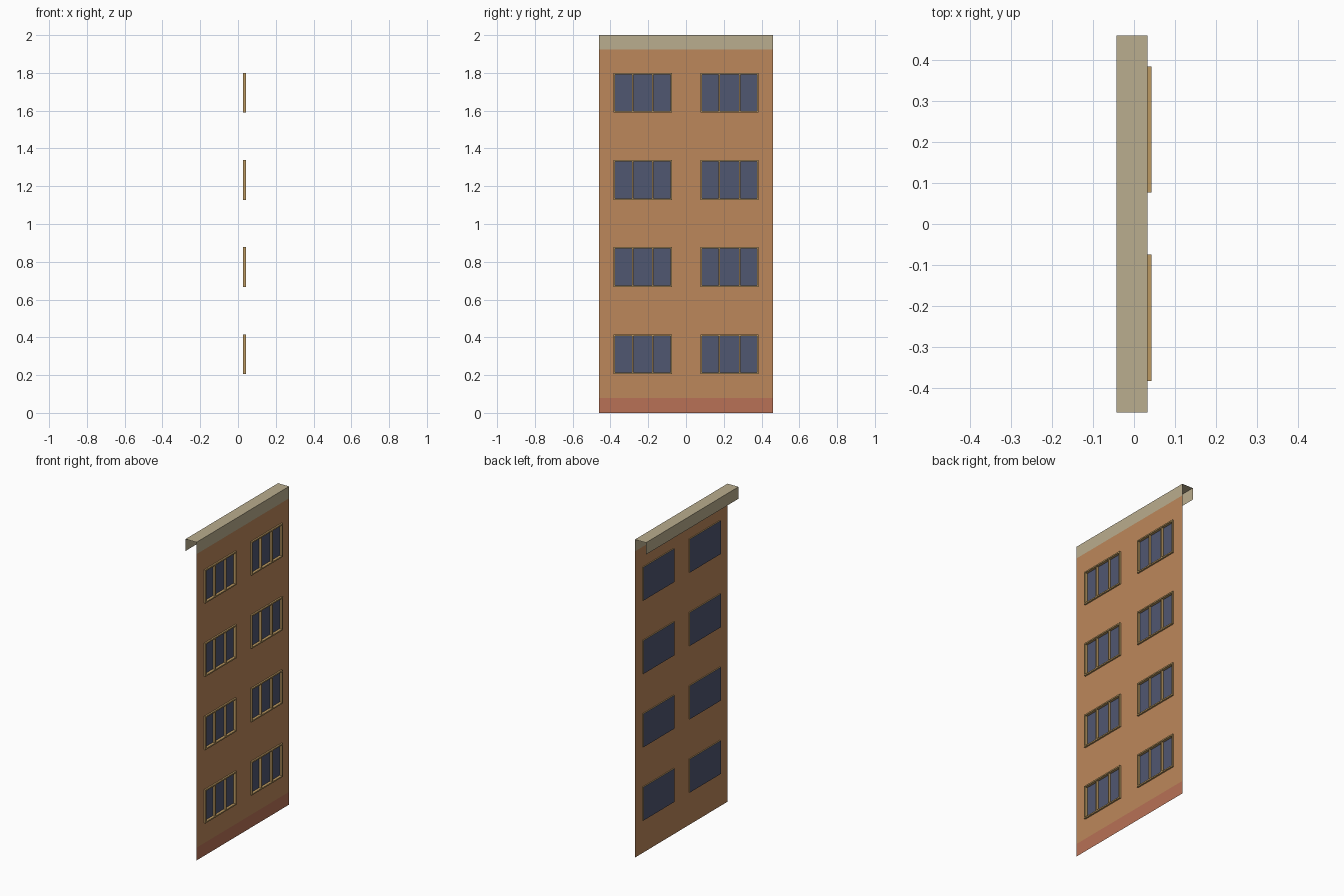
import bpy, bmesh

if "Cube" in bpy.data.objects:
    bpy.data.objects.remove(bpy.data.objects["Cube"])


def material(name, rgb):
    lin = [((c / 255 + 0.055) / 1.055) ** 2.4 for c in rgb]
    m = bpy.data.materials.new(name)
    m.diffuse_color = (*lin, 1)
    m.use_nodes = True
    m.node_tree.nodes["Principled BSDF"].inputs["Base Color"].default_value = m.diffuse_color
    return m


BRICK = material("orange brick", (188, 135, 91))
BASE = material("red base", (184, 113, 86))
STONE = material("cornice stone", (186, 173, 142))
GLASS = material("blue glass", (80, 87, 113))
FRAME = material("tan frame", (188, 154, 98))

W, H = 0.46, 2.0                 # half width, height
XW, XB = 0.033, -0.043           # wall plane, back edge of the cornice
XF, XG = 0.043, 0.026            # frame front, glass plane
Z_CORNICE, Z_BASE = 1.925, 0.08
COLUMNS = (-0.229, 0.231)        # window centres in y
ROWS = [0.311 + 0.461 * i for i in range(4)]
HW, HH = 0.154, 0.105            # window half sizes


def finish(bm, name, mat):
    bmesh.ops.remove_doubles(bm, verts=bm.verts, dist=1e-6)
    me = bpy.data.meshes.new(name)
    bm.to_mesh(me)
    bm.free()
    me.materials.append(mat)
    ob = bpy.data.objects.new(name, me)
    bpy.context.collection.objects.link(ob)
    return ob


def panel(bm, x, y0, y1, z0, z1):
    """Upright quad facing +x."""
    pts = ((y0, z0), (y1, z0), (y1, z1), (y0, z1))
    bm.faces.new([bm.verts.new((x, y, z)) for y, z in pts])


def box(bm, x0, x1, y0, y1, z0, z1):
    vs = bmesh.ops.create_cube(bm, size=1)["verts"]
    for v in vs:
        v.co = (x1 if v.co.x > 0 else x0,
                y1 if v.co.y > 0 else y0,
                z1 if v.co.z > 0 else z0)


# Thin wall sheet: a grid of panels with the window cells left open
ys = sorted([-W, W] + [c + s * HW for c in COLUMNS for s in (-1, 1)])
zs = sorted([0, Z_CORNICE] + [r + s * HH for r in ROWS for s in (-1, 1)])
bm = bmesh.new()
for i in range(len(ys) - 1):
    for j in range(len(zs) - 1):
        if not (i % 2 and j % 2):
            panel(bm, XW, ys[i], ys[i + 1], zs[j], zs[j + 1])
finish(bm, "wall", BRICK)

# Base band on the street side
bm = bmesh.new()
panel(bm, XW + 0.001, -W, W, 0, Z_BASE)
finish(bm, "base_band", BASE)

# Cornice: channel-shaped sheet (front band, top, back lip)
profile = [(XW, Z_CORNICE), (XW, H), (XB, H), (XB, Z_CORNICE)]
bm = bmesh.new()
for (xa, za), (xb, zb) in zip(profile, profile[1:]):
    bm.faces.new([bm.verts.new(p) for p in
                  ((xa, -W, za), (xa, W, za), (xb, W, zb), (xb, -W, zb))])
finish(bm, "cornice", STONE)

# Windows: frame bars, two mullions and a glass sheet at the back
T, M = 0.008, 0.004              # frame bar width, half mullion width
frames, glass = bmesh.new(), bmesh.new()
for cy in COLUMNS:
    for cz in ROWS:
        y0, y1, z0, z1 = cy - HW, cy + HW, cz - HH, cz + HH
        panel(glass, XG, y0, y1, z0, z1)
        xb = XG + 0.0005
        for a, b in ((z0, z0 + T), (z1 - T, z1)):
            box(frames, xb, XF, y0, y1, a, b)
        for a, b in ((y0, y0 + T), (y1 - T, y1)):
            box(frames, xb, XF, a, b, z0 + T, z1 - T)
        for m in (cy - 0.054, cy + 0.054):
            box(frames, xb, XF - 0.002, m - M, m + M, z0 + T, z1 - T)
finish(frames, "window_frames", FRAME)
finish(glass, "window_glass", GLASS)
